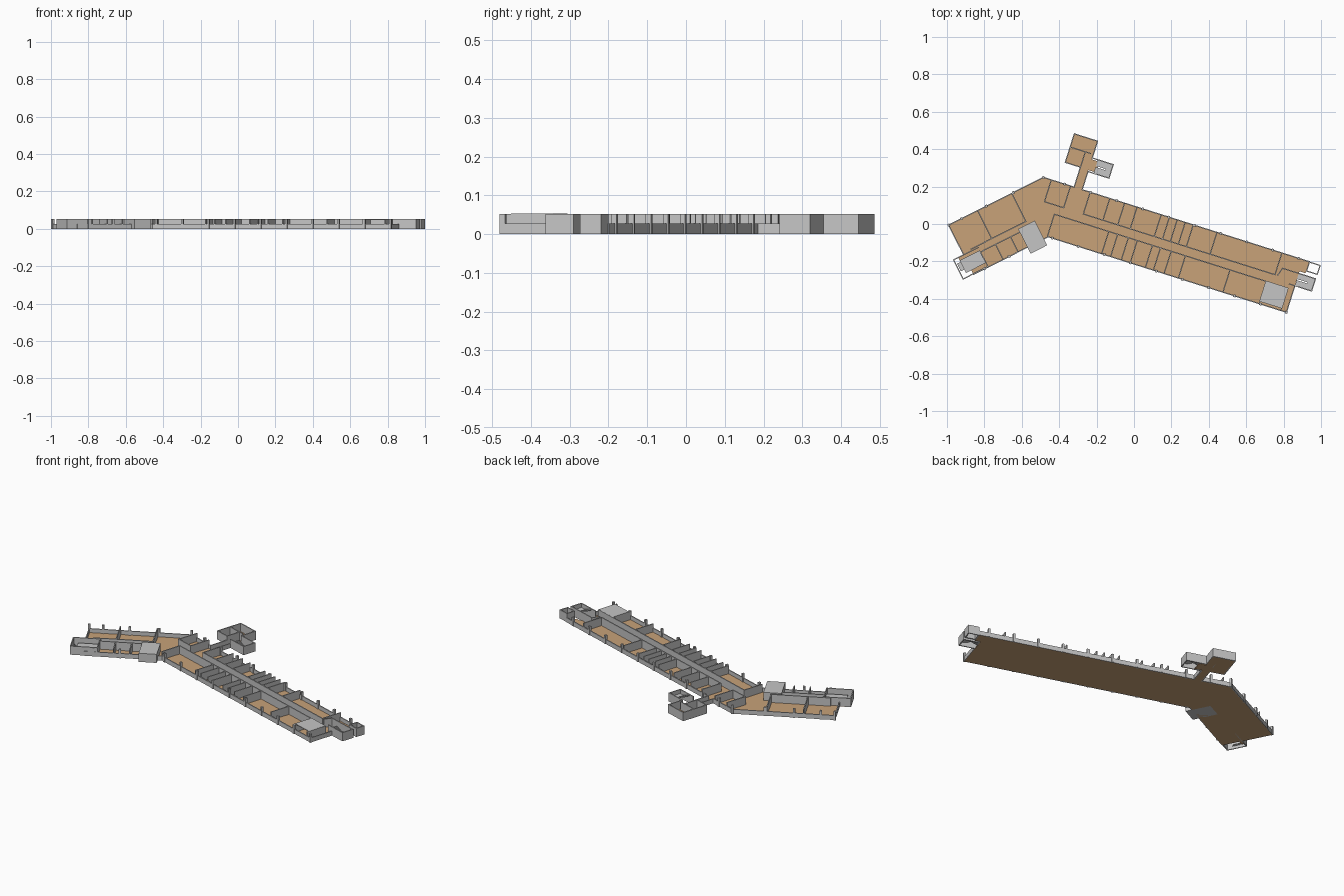
import bpy, bmesh
from mathutils import Vector

if "Cube" in bpy.data.objects:
    bpy.data.objects.remove(bpy.data.objects["Cube"])

H, SILL, FL, T = 0.052, 0.027, 0.003, 0.006   # wall, sill, slab heights, wall thickness


def material(name, rgb):
    m = bpy.data.materials.new(name)
    m.diffuse_color = (*rgb, 1)
    m.use_nodes = True
    m.node_tree.nodes["Principled BSDF"].inputs["Base Color"].default_value = m.diffuse_color
    return m


TAN = material("tan_floor", (0.58, 0.36, 0.19))
GREY = material("wall_grey", (0.56, 0.56, 0.56))

# Local frames sharing the outer bend corner: first axis along wing, second towards the south
BEND = Vector((-0.484, 0.249))


class Frame:
    def __init__(self, a, b):
        self.a, self.b = Vector(a).normalized(), Vector(b).normalized()

    def __call__(self, p, q):
        return BEND + self.a * p + self.b * q


EAST = Frame((0.953, -0.302), (-0.302, -0.953))
WEST = Frame((-0.893, -0.449), (0.449, -0.893))


class Part:
    """Collects prisms into a single object."""
    def __init__(self, name, mat):
        self.name, self.mat, self.bm = name, mat, bmesh.new()

    def prism(self, pts, z0, z1):
        lo = [self.bm.verts.new((p.x, p.y, z0)) for p in pts]
        hi = [self.bm.verts.new((p.x, p.y, z1)) for p in pts]
        self.bm.faces.new(lo[::-1])
        self.bm.faces.new(hi)
        n = len(pts)
        for i in range(n):
            j = (i + 1) % n
            self.bm.faces.new((lo[i], lo[j], hi[j], hi[i]))

    def box(self, f, p0, p1, q0, q1, z0, z1):
        self.prism([f(p0, q0), f(p1, q0), f(p1, q1), f(p0, q1)], z0, z1)

    def wall(self, f, p0, q0, p1, q1, h=H, z0=FL, t=T):
        a, b = f(p0, q0), f(p1, q1)
        d = (b - a).normalized() * t / 2
        n = Vector((-d.y, d.x))
        self.prism([a - d - n, b + d - n, b + d + n, a - d + n], z0, h)

    def room(self, f, p0, p1, q0, q1, skip="", h=H, z0=0.0):
        sides = {"n": (p0, q0, p1, q0), "s": (p0, q1, p1, q1),
                 "l": (p0, q0, p0, q1), "r": (p1, q0, p1, q1)}
        for k, s in sides.items():
            if k not in skip:
                self.wall(f, *s, h=h, z0=z0)

    def done(self):
        bmesh.ops.recalc_face_normals(self.bm, faces=self.bm.faces)
        me = bpy.data.meshes.new(self.name)
        self.bm.to_mesh(me)
        self.bm.free()
        me.materials.append(self.mat)
        bpy.context.collection.objects.link(bpy.data.objects.new(self.name, me))


W, LE, LW = 0.295, 1.456, 0.567
INNER = EAST(0.1225, W)

# Floor slabs
floor = Part("floor_slab", TAN)
floor.prism([BEND, WEST(LW, 0), WEST(LW, W), INNER, EAST(LE, W), EAST(LE, 0.065),
             EAST(1.49, 0.065), EAST(1.49, 0)], 0, FL)
floor.prism([EAST(0.172, 0), EAST(0.172, -0.112), EAST(0.087, -0.112), EAST(0.087, -0.272),
             EAST(0.217, -0.272), EAST(0.217, -0.17), EAST(0.26, -0.17),
             EAST(0.26, -0.11), EAST(0.217, -0.11), EAST(0.217, 0)], 0, FL)
floor.box(WEST, LW, 0.60, 0.175, 0.195, 0, FL)
floor.done()

# Outer walls up to window sill
outer = Part("outer_sill_walls", GREY)
outer.wall(EAST, 0, 0, 0.172, 0, SILL, 0)
outer.wall(EAST, 0.217, 0, 1.49, 0, SILL, 0)
outer.wall(EAST, 0.1225, W, LE, W, SILL, 0)
outer.wall(EAST, LE, 0.146, LE, W, SILL, 0)
outer.wall(WEST, 0, 0, LW, 0, SILL, 0)
outer.wall(WEST, 0.118, W, LW, W, SILL, 0)
outer.wall(WEST, LW, 0, LW, 0.175, SILL, 0)
outer.wall(EAST, 0.172, -0.112, 0.172, 0, SILL, 0)
outer.wall(EAST, 0.217, -0.10, 0.217, 0, SILL, 0)
outer.done()

# Posts between the windows
posts = Part("window_posts", GREY)


def post(f, p, q):
    posts.box(f, p - 0.006, p + 0.006, q - 0.007, q + 0.007, 0, H)


for k in range(10):
    post(EAST, 0.118 + 0.146 * k, 0)
for k in range(9):
    post(EAST, 0.143 + 0.146 * k, W)
for p in (0.0, 0.18, 0.342, 0.49, LW):
    post(WEST, p, 0)
for p in (0.354, 0.50):
    post(WEST, p, W)
post(EAST, LE, W)
posts.done()

# East wing corridor walls and room partitions
C0, C1 = 0.122, 0.170
inner = Part("east_wing_partitions", GREY)
inner.wall(EAST, 0.044, C0, 0.152, C0)
inner.wall(EAST, 0.262, C0, 1.337, C0)
inner.wall(EAST, 0.115, C1, 1.425, C1)
for p in (0.044, 0.152, 0.262, 0.372, 0.455, 0.525, 0.66, 0.706, 0.75, 0.795, 0.84, 0.973, 1.337):
    inner.wall(EAST, p, 0, p, C0)
for p in (0.115, 0.42, 0.47, 0.53, 0.58, 0.665, 0.71, 0.77, 0.85, 1.10, 1.303, 1.425):
    inner.wall(EAST, p, C1, p, W - 0.003)
inner.done()

# West wing corridor walls and partitions
inner = Part("west_wing_partitions", GREY)
inner.wall(WEST, 0.19, 0.168, 0.517, 0.168)
inner.wall(WEST, 0.245, 0.205, 0.48, 0.205)
for p in (0.19, 0.394):
    inner.wall(WEST, p, 0, p, 0.168)
for p in (0.30, 0.39, 0.48):
    inner.wall(WEST, p, 0.205, p, W)
inner.done()

# Closed rooms with flat roofs
porch = Part("entrance_porch", GREY)
porch.box(WEST, 0.145, 0.245, 0.185, 0.333, 0, H)
porch.done()
roof = Part("plant_room_roof", GREY)
roof.box(EAST, 1.30, 1.425, C1, 0.283, H - 0.004, H + 0.0005)
roof.done()

# North annex
annex = Part("north_annex_walls", GREY)
for s in ((0.087, -0.272, 0.217, -0.272), (0.087, -0.272, 0.087, -0.112),
          (0.087, -0.112, 0.172, -0.112), (0.217, -0.272, 0.217, -0.18),
          (0.172, -0.195, 0.172, -0.112)):
    annex.wall(EAST, *s, z0=0)
annex.wall(EAST, 0.087, -0.198, 0.20, -0.198)
annex.done()

# Floorless end room on the east tip
tip = Part("east_tip_room", GREY)
tip.room(EAST, 1.492, 1.552, 0.002, 0.052)
tip.done()


# Stair towers: walls, mid landing and a pair of flights
def stair(name, f, p0, p1, q0, q1, skip):
    s = Part(name, GREY)
    s.room(f, p0, p1, q0, q1, skip)
    qm, land, start = (q0 + q1) / 2, p1 - (p1 - p0) * 0.28, p0 + (p1 - p0) * 0.25
    s.box(f, land, p1, q0, q1, SILL - 0.004, SILL)
    n = 8
    for i in range(n):
        a = start + (land - start) * i / n
        b = start + (land - start) * (i + 1) / n
        up = FL + (SILL - FL) * (i + 1) / (n + 1)
        s.box(f, a, b, q0, qm - 0.003, max(0.0, up - 0.005), up)
        dn = H - (H - SILL) * (i + 1) / (n + 1)
        s.box(f, a, b, qm + 0.003, q1, dn - 0.005, dn)
    s.done()


stair("east_stair", EAST, 1.425, 1.55, 0.077, 0.146, "l")
stair("north_stair", EAST, 0.22, 0.335, -0.178, -0.102, "l")

# West stair, with its broad landing
st = Part("west_stair", GREY)
st.room(WEST, 0.48, 0.628, 0.178, 0.292, "l")
st.box(WEST, 0.48, 0.60, 0.195, 0.27, SILL - 0.004, SILL)
for i in range(5):
    z = FL + 0.004 * (i + 1)
    st.box(WEST, 0.60 + 0.004 * i, 0.604 + 0.004 * i, 0.205, 0.25, z - 0.004, z)
st.done()

# Lobby wall beside the east stair
lobby = Part("lobby_walls", GREY)
lobby.wall(EAST, 1.365, 0.077, 1.425, 0.077)
lobby.wall(EAST, 1.365, 0.077, 1.352, 0.12)
lobby.done()
